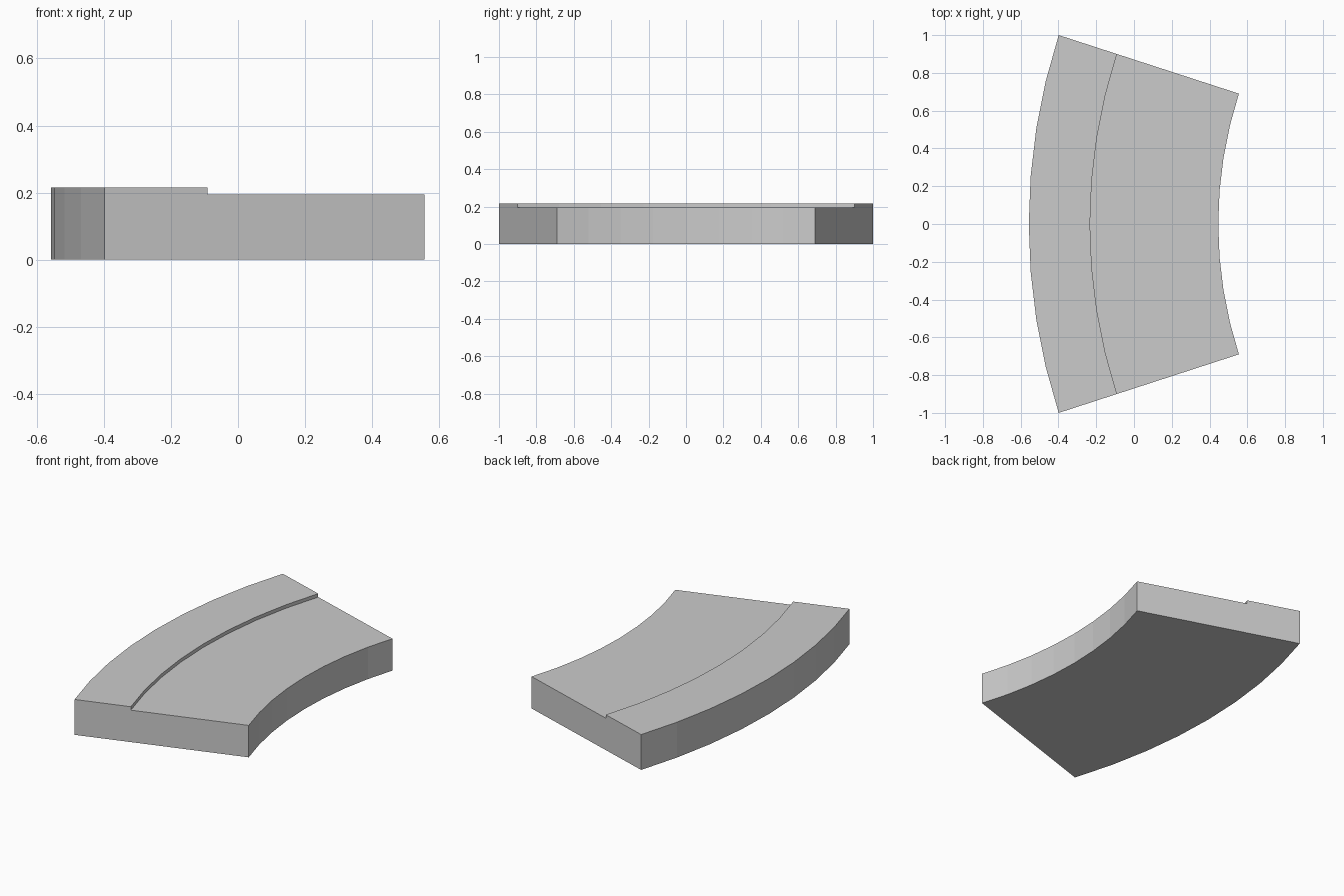
import bpy, bmesh, math

if "Cube" in bpy.data.objects:
    bpy.data.objects.remove(bpy.data.objects["Cube"])

CENTRE_X = 2.679          # centre of the concentric arcs
HALF_ANGLE = math.radians(18)
SEGMENTS = 8
R_OUTER, R_STEP, R_INNER = 3.236, 2.912, 2.233
Z_LOW, Z_HIGH = 0.194, 0.215

# Stepped cross-section (radius, height), bottom vertex under the step keeps faces tidy
profile = [(R_OUTER, 0), (R_OUTER, Z_HIGH), (R_STEP, Z_HIGH),
           (R_STEP, Z_LOW), (R_INNER, Z_LOW), (R_INNER, 0)]

bm = bmesh.new()

# Sweep the cross-section around the arc
rings = []
for i in range(SEGMENTS + 1):
    a = HALF_ANGLE * (2 * i / SEGMENTS - 1)
    rings.append([bm.verts.new((CENTRE_X - r * math.cos(a), r * math.sin(a), z))
                  for r, z in profile])
n = len(profile)
for a, b in zip(rings, rings[1:]):
    for j in range(n):
        k = (j + 1) % n
        bm.faces.new((a[j], a[k], b[k], b[j]))

# Straight end faces
bm.faces.new(rings[0])
bm.faces.new(rings[-1])
bmesh.ops.recalc_face_normals(bm, faces=bm.faces)

mesh = bpy.data.meshes.new("curved_slab")
bm.to_mesh(mesh)
bm.free()
slab = bpy.data.objects.new("curved_slab", mesh)
bpy.context.collection.objects.link(slab)
